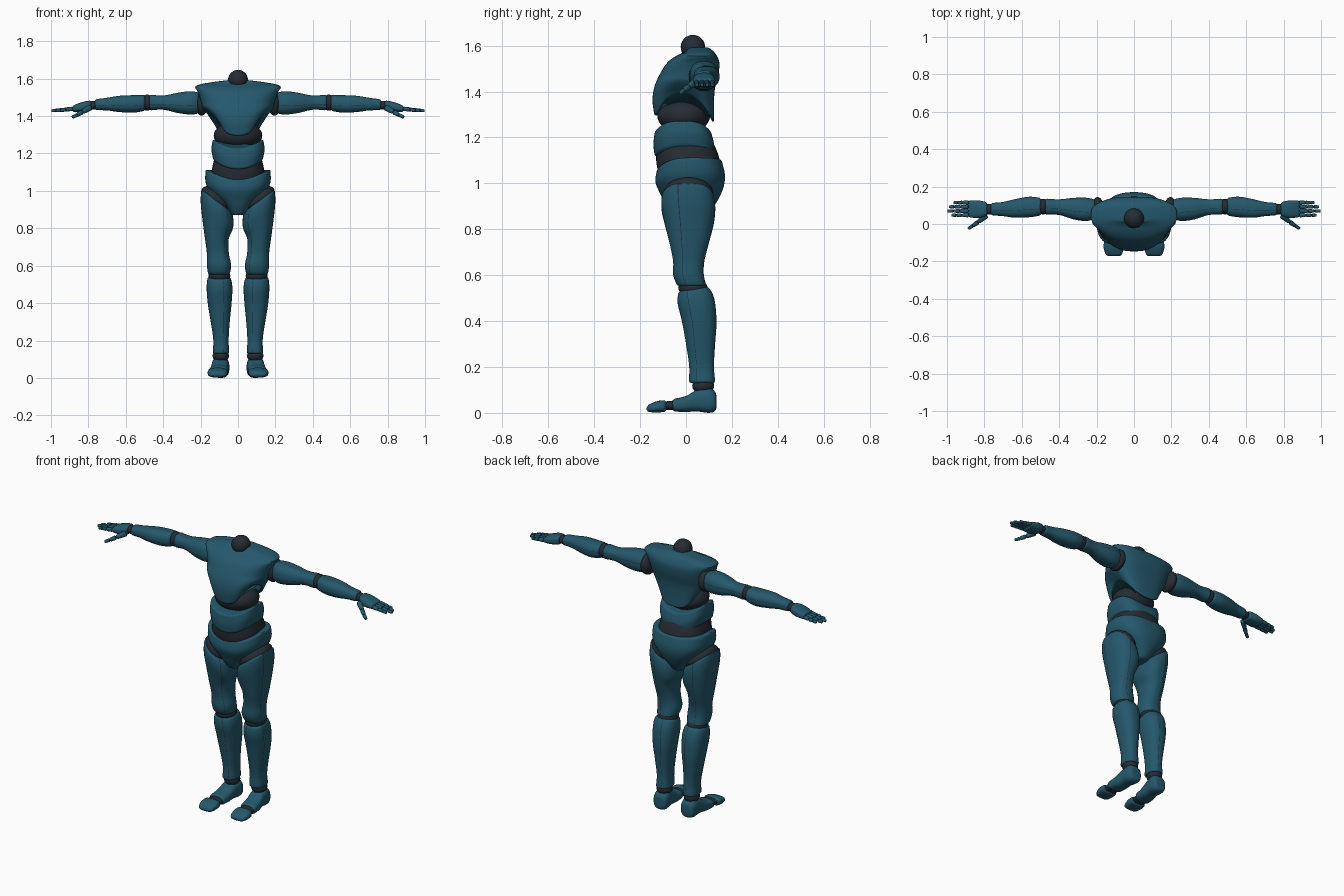
import bpy, bmesh, math
from mathutils import Matrix, Vector

cube = bpy.data.objects.get("Cube")
if cube:
    bpy.data.objects.remove(cube, do_unlink=True)


def material(name, rgb):
    m = bpy.data.materials.new(name)
    m.use_nodes = True
    m.diffuse_color = (*rgb, 1)
    node = next(n for n in m.node_tree.nodes if n.type == 'BSDF_PRINCIPLED')
    node.inputs["Base Color"].default_value = (*rgb, 1)
    return m


TEAL = material("teal_shell", (0.018, 0.098, 0.15))
DARK = material("dark_joint", (0.018, 0.025, 0.033))


def clamp(v):
    return max(0.0, min(1.0, v))


def finish(bm, name, mats, mirror):
    bmesh.ops.recalc_face_normals(bm, faces=bm.faces)
    me = bpy.data.meshes.new(name)
    bm.to_mesh(me)
    bm.free()
    for m in mats:
        me.materials.append(m)
    ob = bpy.data.objects.new(name, me)
    bpy.context.collection.objects.link(ob)
    bpy.ops.object.select_all(action='DESELECT')
    ob.select_set(True)
    bpy.context.view_layer.objects.active = ob
    bpy.ops.object.shade_smooth_by_angle(angle=math.radians(40))
    if mirror:
        ob.modifiers.new("Mirror", 'MIRROR').use_clip = False
    return ob


def sample(sections, t):
    """Smooth cubic interpolation of the cross-section extents."""
    def slope(i, c):
        a, b = sections[max(i - 1, 0)], sections[min(i + 1, len(sections) - 1)]
        return (b[c] - a[c]) / (b[0] - a[0])
    i = 0
    while i < len(sections) - 2 and t > sections[i + 1][0]:
        i += 1
    p, q = sections[i], sections[i + 1]
    h = q[0] - p[0]
    s = clamp((t - p[0]) / h)
    return [(2*s**3 - 3*s**2 + 1) * p[c] + (s**3 - 2*s**2 + s) * h * slope(i, c)
            + (3*s**2 - 2*s**3) * q[c] + (s**3 - s**2) * h * slope(i + 1, c)
            for c in range(1, 5)]


def loft(name, axis, sections, mat=None, power=2.4, bevel=0.012, seams=(), warp=None,
         mirror=True, matrix=None, count=36, steps=18):
    """Skin rounded cross-sections given as (position, u min, u max, v min, v max)."""
    half = 0.016
    seams = [math.radians(s) % math.tau for s in seams]
    angles = [math.tau * (k + 0.5) / count for k in range(count)]
    angles = [a for a in angles if all(abs(a - s) > 0.05 for s in seams)]
    angles = sorted(angles + [s + d for s in seams for d in (-half, half)])
    lo, hi = sections[0][0], sections[-1][0]
    arc = [math.pi / 2 * k / 4 for k in range(5)]
    stations = [(lo + bevel * (1 - math.cos(a)), bevel * (1 - math.sin(a))) for a in arc]
    span = hi - lo - 2 * bevel
    stations += [(lo + bevel + span * k / steps, 0) for k in range(1, steps)]
    stations += [(hi - bevel * (1 - math.cos(a)), bevel * (1 - math.sin(a))) for a in reversed(arc)]
    bm = bmesh.new()
    rings = []
    for t, inset in stations:
        u0, u1, v0, v1 = sample(sections, t)
        ring = []
        for a in angles:
            c, s = math.cos(a), math.sin(a)
            u = (u0 + u1) / 2 + ((u1 - u0) / 2 - inset) * math.copysign(abs(c) ** (2 / power), c)
            v = (v0 + v1) / 2 + ((v1 - v0) / 2 - inset) * math.copysign(abs(s) ** (2 / power), s)
            co = Vector({'z': (u, v, t), 'x': (t, u, v), 'y': (u, t, v)}[axis])
            if warp:
                co = Vector(warp(*co))
            ring.append(bm.verts.new(matrix @ co if matrix else co))
        rings.append(ring)
    n = len(angles)
    for a, b in zip(rings, rings[1:]):
        for j in range(n):
            k = (j + 1) % n
            f = bm.faces.new((a[j], a[k], b[k], b[j]))
            mid = (angles[j] + angles[k]) / 2
            f.material_index = int(k > 0 and any(abs(mid - s) < 0.001 for s in seams))
    bm.faces.new(rings[0])
    bm.faces.new(rings[-1])
    return finish(bm, name, [mat or TEAL, DARK], mirror)


def ball(name, center, radii, mirror=True, tilt=0):
    bm = bmesh.new()
    bmesh.ops.create_uvsphere(bm, u_segments=32, v_segments=18, radius=1)
    bm.transform(Matrix.Translation(center) @ Matrix.Rotation(tilt, 4, 'Y')
                 @ Matrix.Diagonal((*radii, 1)))
    return finish(bm, name, [DARK], mirror)


def segment(name, p, q, r0, r1, mat=None):
    """Rounded finger segment between two points."""
    p, q = Vector(p), Vector(q)
    m = Matrix.Translation(p) @ (q - p).to_track_quat('X', 'Z').to_matrix().to_4x4()
    loft(name, 'x', [(0, -r0, r0, -r0, r0), ((q - p).length, -r1, r1, -r1, r1)], mat,
         bevel=r1 * 0.5, matrix=m, count=14, steps=4)


# Torso
ball("neck_ball", (0, 0.03, 1.594), (0.053, 0.053, 0.053), mirror=False)


def chest_warp(x, y, z):
    front = clamp(-y / 0.14)
    low = clamp((1.47 - z) / 0.18)
    arch = 0.10 * clamp(1 - ((y - 0.0) / 0.125) ** 2) * clamp(abs(x) / 0.1)
    rise = 0.05 * front * clamp(abs(x) / 0.14) ** 2
    drop = 0.03 * clamp(y / 0.12)
    return x * (1 - 0.22 * front), y, z + low * (arch + rise - drop)


loft("chest", 'z', [(1.295, -.13, .13, -.138, .122), (1.36, -.165, .165, -.146, .122),
                    (1.42, -.19, .19, -.138, .126), (1.48, -.198, .198, -.112, .142),
                    (1.53, -.215, .215, -.078, .145), (1.56, -.228, .228, -.035, .132),
                    (1.575, -.18, .18, 0, .12), (1.592, -.06, .06, .01, .10)],
     power=2.9, bevel=0.008, warp=chest_warp, mirror=False, count=56, steps=30)
ball("upper_abdomen", (0, -0.01, 1.295), (0.13, 0.115, 0.078), mirror=False)


def waist_warp(x, y, z):
    return x, y, z - 0.05 * clamp(1 - (x / 0.135) ** 2)


loft("waist_band", 'z', [(1.165, -.132, .132, -.136, .118), (1.22, -.142, .142, -.142, .122),
                         (1.278, -.135, .135, -.136, .108)],
     power=2.7, warp=waist_warp, mirror=False, count=56)
loft("lower_abdomen", 'z', [(1.0, -.14, .14, -.11, .14), (1.1, -.142, .142, -.13, .147),
                            (1.2, -.12, .12, -.122, .11)],
     DARK, bevel=0.02, mirror=False, count=48)


def pelvis_warp(x, y, z):
    dip = 0.05 if y < 0 else 0.05 - 0.04 * clamp(y / 0.1)
    return x, y, z - dip * clamp((z - 0.95) / 0.15) * clamp(1 - (x / 0.17) ** 2)


loft("pelvis", 'z', [(0.87, -.04, .04, -.07, .10), (0.92, -.075, .075, -.098, .135),
                     (0.98, -.135, .135, -.12, .162), (1.04, -.172, .172, -.134, .17),
                     (1.115, -.174, .174, -.126, .155)],
     power=2.5, warp=pelvis_warp, mirror=False, count=56)

# Legs
ball("hip_joint", (0.115, 0.01, 0.955), (0.095, 0.108, 0.055), tilt=-0.65)


def thigh_warp(x, y, z):
    return x, y, z + 0.75 * (x - 0.11) * clamp((z - 0.75) / 0.18)


loft("thigh", 'z', [(0.55, .045, .16, -.038, .09), (0.60, .036, .166, -.056, .078),
                    (0.66, .048, .166, -.056, .08), (0.74, .05, .176, -.072, .1),
                    (0.82, .028, .19, -.092, .12), (0.89, .024, .2, -.107, .128),
                    (0.945, .03, .196, -.106, .12)],
     seams=(-18, 80, 235), warp=thigh_warp, bevel=0.016)
ball("knee_joint", (0.1, 0.03, 0.545), (0.059, 0.064, 0.04))


def shin_warp(x, y, z):
    return x, y, z + 0.15 * (y - 0.04) * clamp((z - 0.4) / 0.1)


loft("shin", 'z', [(0.13, .046, .136, .012, .128), (0.2, .05, .132, .014, .122),
                   (0.3, .044, .146, 0, .127), (0.4, .034, .162, -.018, .133),
                   (0.49, .03, .168, -.037, .123), (0.54, .04, .162, -.034, .1)],
     seams=(-20, 100, 255), warp=shin_warp)
ball("ankle_joint", (0.092, 0.075, 0.118), (0.044, 0.048, 0.035))
loft("foot", 'y', [(-.06, .056, .156, .006, .06), (0, .052, .15, .004, .074),
                   (.05, .05, .142, .006, .102), (.1, .046, .14, 0, .112),
                   (.132, .052, .132, .006, .092)], power=2.7, bevel=0.015)
loft("toe_joint", 'y', [(-.11, .065, .15, .012, .048), (-.04, .062, .148, .012, .055)], DARK)
loft("toes", 'y', [(-.172, .066, .148, .004, .032), (-.13, .056, .162, .002, .05),
                   (-.086, .056, .16, .004, .057)], power=2.7, bevel=0.014)

# Arms
ball("shoulder_joint", (0.195, 0.078, 1.468), (0.035, 0.066, 0.066))
loft("upper_arm", 'x', [(.205, .03, .13, 1.415, 1.525), (.25, .016, .14, 1.408, 1.533),
                        (.32, .024, .14, 1.416, 1.525), (.4, .048, .132, 1.434, 1.51),
                        (.475, .05, .136, 1.43, 1.515)], seams=(5, 100, 190))
ball("elbow_joint", (0.486, 0.093, 1.472), (0.034, 0.042, 0.043))
loft("forearm", 'x', [(.497, .045, .14, 1.428, 1.513), (.56, .036, .146, 1.418, 1.512),
                      (.64, .034, .132, 1.422, 1.508), (.7, .042, .118, 1.43, 1.498),
                      (.765, .046, .112, 1.432, 1.49)], seams=(5, 100, 190))
ball("wrist_joint", (0.775, 0.079, 1.458), (0.032, 0.029, 0.024))
loft("palm", 'x', [(.785, .044, .116, 1.43, 1.484), (.83, .032, .126, 1.422, 1.476),
                   (.885, .036, .126, 1.422, 1.456)], power=2.8, bevel=0.01)

# Fingers, each with a dark core showing between its three segments
for i, (finger, tip) in enumerate((("index", .975), ("middle", .998), ("ring", .99), ("little", .965))):
    y = 0.047 + 0.0225 * i
    start, z = 0.878, 1.44

    def point(k):
        return (start + (tip - start) * k, y, z - 0.012 * k)
    segment(finger + "_finger_core", point(0), point(0.95), 0.008, 0.006, DARK)
    for k, (a, b) in enumerate(((0.06, 0.42), (0.45, 0.72), (0.75, 1.0))):
        segment(f"{finger}_finger_{k + 1}", point(a), point(b), 0.0115 - 0.001 * k, 0.0105 - 0.0015 * k)

# Thumb
joints = [(0.79, 0.045, 1.445), (0.835, 0.01, 1.42), (0.862, -0.01, 1.405), (0.888, -0.026, 1.393)]
for k, (a, b) in enumerate(zip(joints, joints[1:])):
    segment(f"thumb_{k + 1}", a, Vector(a).lerp(b, 0.93), 0.016 - 0.003 * k, 0.012 - 0.002 * k)
segment("thumb_core", joints[0], joints[2], 0.009, 0.007, DARK)
